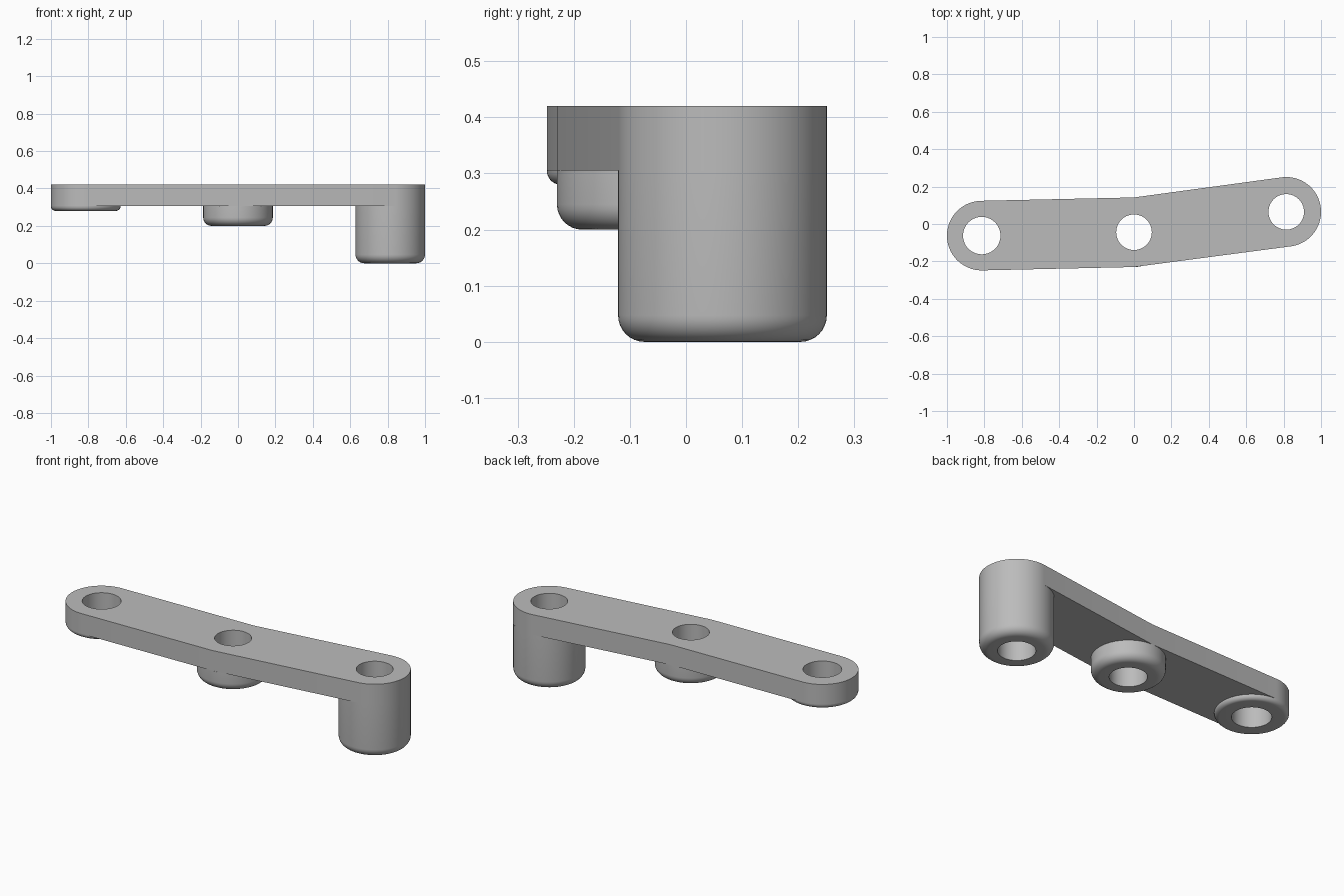
import bpy, bmesh
from math import pi, sin, cos, atan2, radians
from mathutils import Vector

cube = bpy.data.objects.get("Cube")
if cube:
    bpy.data.objects.remove(cube, do_unlink=True)

grey = bpy.data.materials.new("plain grey")
grey.use_nodes = True
colour = (0.5, 0.5, 0.5, 1)
grey.diffuse_color = colour
grey.node_tree.nodes["Principled BSDF"].inputs["Base Color"].default_value = colour

SEGMENTS = 96
RADIUS = 0.186
TOP, UNDERSIDE = 0.42, 0.305

# name, centre, bore radius, bottom height, rounding of the bottom rim
bosses = [
    ("short_boss", Vector((-0.814, -0.062)), 0.10, 0.28, 0.025),
    ("middle_boss", Vector((0, -0.044)), 0.095, 0.20, 0.045),
    ("tall_boss", Vector((0.814, 0.065)), 0.095, 0.0, 0.047),
]


def finish(bm, name):
    bmesh.ops.recalc_face_normals(bm, faces=bm.faces)
    mesh = bpy.data.meshes.new(name)
    bm.to_mesh(mesh)
    bm.free()
    mesh.materials.append(grey)
    obj = bpy.data.objects.new(name, mesh)
    bpy.context.collection.objects.link(obj)
    bpy.ops.object.select_all(action="DESELECT")
    obj.select_set(True)
    bpy.context.view_layer.objects.active = obj
    bpy.ops.object.shade_smooth_by_angle(angle=radians(30))


def arc(centre, radius, start, sweep, count):
    return [centre + radius * Vector((cos(start + sweep * i / count),
                                      sin(start + sweep * i / count)))
            for i in range(count + 1)]


def add_loop(bm, points, z):
    verts = [bm.verts.new((p.x, p.y, z)) for p in points]
    return [bm.edges.new((v, verts[i - 1])) for i, v in enumerate(verts)]


# Bent arm: rounded ends joined by straight edges, pierced by three holes
left, middle, right = [b[1] for b in bosses]
to_middle, to_right = middle - left, right - middle
left_angle = atan2(to_middle.y, to_middle.x)
right_angle = atan2(to_right.y, to_right.x)
outline = arc(left, RADIUS, left_angle + pi / 2, pi, SEGMENTS // 2)
outline.append(middle - Vector((0, RADIUS)))
outline += arc(right, RADIUS, right_angle - pi / 2, pi, SEGMENTS // 2)
outline.append(middle + Vector((0, RADIUS)))

bm = bmesh.new()
edges = add_loop(bm, outline, UNDERSIDE)
for name, centre, bore, bottom, rounding in bosses:
    edges += add_loop(bm, arc(centre, bore, 0, 2 * pi, SEGMENTS)[:-1], UNDERSIDE)
bmesh.ops.triangle_fill(bm, edges=edges, use_beauty=True)
grown = bmesh.ops.extrude_face_region(bm, geom=bm.faces[:], use_keep_orig=True)
new_verts = [v for v in grown["geom"] if isinstance(v, bmesh.types.BMVert)]
bmesh.ops.translate(bm, verts=new_verts, vec=(0, 0, TOP - UNDERSIDE))
finish(bm, "arm")

# Bored bosses under the arm, turned from a profile with a rounded lower rim
for name, centre, bore, bottom, rounding in bosses:
    rim = arc(Vector((RADIUS - rounding, bottom + rounding)), rounding, -pi / 2, pi / 2, 8)
    profile = [Vector((bore, UNDERSIDE)), Vector((bore, bottom))] + rim
    if UNDERSIDE - rim[-1].y > 0.001:
        profile.append(Vector((RADIUS, UNDERSIDE)))
    bm = bmesh.new()
    verts = [bm.verts.new((centre.x + p.x, centre.y, p.y)) for p in profile]
    ring = [bm.edges.new((v, verts[i - 1])) for i, v in enumerate(verts)]
    bmesh.ops.spin(bm, geom=verts + ring, cent=(centre.x, centre.y, 0),
                   axis=(0, 0, 1), angle=2 * pi, steps=SEGMENTS, use_merge=True)
    bmesh.ops.remove_doubles(bm, verts=bm.verts, dist=0.0001)
    finish(bm, name)
